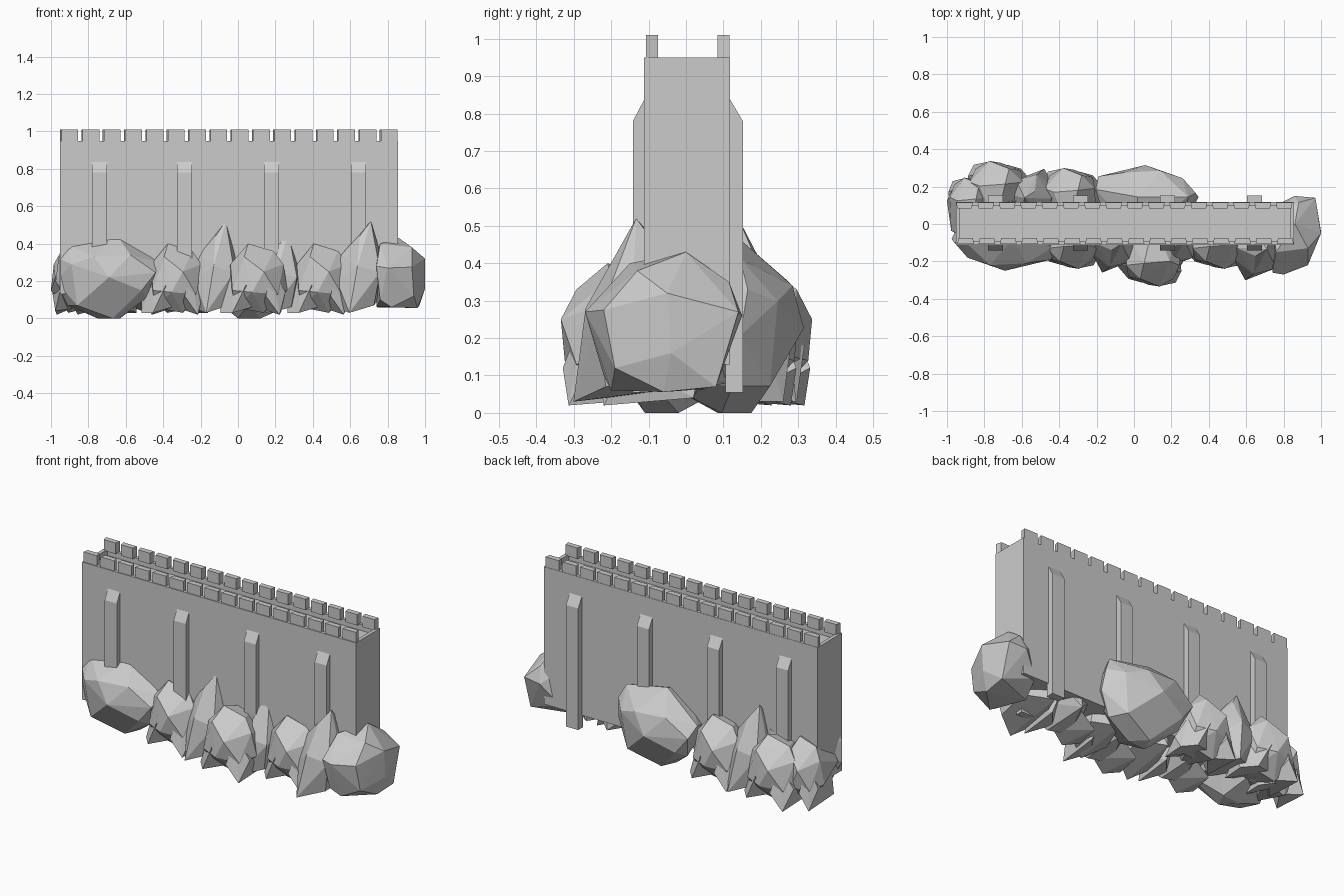
import bpy, bmesh, math
from mathutils import Matrix


def make(name, bm):
    bmesh.ops.recalc_face_normals(bm, faces=bm.faces)
    me = bpy.data.meshes.new(name)
    bm.to_mesh(me)
    bm.free()
    ob = bpy.data.objects.new(name, me)
    bpy.context.collection.objects.link(ob)
    return ob


def add_box(bm, x0, x1, y0, y1, z0, z1):
    m = Matrix.Translation(((x0 + x1) / 2, (y0 + y1) / 2, (z0 + z1) / 2)) \
        @ Matrix.Diagonal((x1 - x0, y1 - y0, z1 - z0, 1))
    return bmesh.ops.create_cube(bm, size=1, matrix=m)['verts']


def add_hull(bm, pts):
    vs = [bm.verts.new(p) for p in pts]
    res = bmesh.ops.convex_hull(bm, input=vs)
    bmesh.ops.delete(bm, geom=[v for v in res['geom_interior'] if isinstance(v, bmesh.types.BMVert)],
                     context='VERTS')


# Wall with a sunken walkway on top
bm = bmesh.new()
add_box(bm, -0.951, 0.856, -0.112, 0.118, 0.13, 0.95)
top = max(bm.faces, key=lambda f: f.calc_center_median().z)
bmesh.ops.inset_region(bm, faces=[top], thickness=0.03)
bmesh.ops.inset_region(bm, faces=[top], thickness=0.0005, depth=-0.035)
make("wall", bm)

# Merlons along both parapets, narrower on the inner side
bm = bmesh.new()
for yo, yi, shift in ((-0.107, -0.075, 0.002), (0.116, 0.084, -0.004)):
    for i in range(16):
        cx = -0.902 + i * 0.1139 + shift
        for v in add_box(bm, cx - 0.045, cx + 0.045, min(yo, yi), max(yo, yi), 0.945, 1.01):
            if abs(v.co.y - yi) < 0.001:
                v.co.x = cx + (v.co.x - cx) * 0.85
make("merlons", bm)

# Buttresses with sloped caps on both faces
bm = bmesh.new()
for wall_y, out_y in ((-0.10, -0.142), (0.105, 0.152)):
    for cx in (-0.74, -0.285, 0.178, 0.645):
        add_hull(bm, [(cx + sx * 0.04, y, z) for sx in (-1, 1)
                      for y, z in ((wall_y, 0.055), (out_y, 0.055), (out_y, 0.78), (wall_y, 0.86))])
make("buttresses", bm)

# Rock shapes: each is one or more faceted lumps
BIG = [[(-.23, -.08, .4), (.04, -.08, .45), (.265, -.12, .30), (.25, -.19, .245), (.2, -.12, .11),
        (.02, -.11, 0), (-.06, -.03, 0), (.06, -.02, 0), (-.22, -.06, .07), (-.285, -.08, .2),
        (-.08, -.22, .33), (-.2, -.18, .29), (.115, -.21, .34), (.175, -.2, .15), (0, -.25, .22),
        (-.17, -.16, .07), (.05, .12, .38), (0, .13, .08), (-.2, .1, .28), (.2, .1, .24),
        (-.27, -.1, .32)]]
CLUSTER = [
    [(-.02, -.12, .4), (.11, -.11, .36), (-.11, -.13, .29), (.16, -.13, .29), (.18, -.11, .15),
     (.06, -.13, .03), (-.09, -.13, .06), (.06, -.24, .25), (-.04, -.2, .33), (.0, -.23, .14),
     (.03, .1, .33), (.02, .11, .08), (-.12, .04, .2), (.15, .06, .22), (.13, -.2, .13),
     (-.1, -.19, .15)],
    [(-.16, -.13, .03), (-.1, -.2, .03), (-.1, -.13, .24), (-.03, -.22, .18), (.0, -.15, .06),
     (-.14, .02, .04), (-.02, .05, .1), (-.16, -.08, .11)],
    [(.1, -.18, .27), (.17, -.16, .14), (.14, -.22, .02), (.07, -.235, .12), (.05, -.1, .05),
     (.15, .02, .04), (.1, .05, .2)]]
SPIRE = [[(.055, -.105, .52), (-.09, -.1, .34), (-.11, -.15, .2), (-.01, -.23, .28), (-.05, -.26, .03),
          (.1, -.2, .25), (.115, -.12, .29), (.07, -.18, .07), (-.1, -.1, .05), (.09, .0, .1),
          (-.05, .05, .33), (.08, .05, .3), (-.04, .09, .08), (.085, -.11, .41), (.0, -.14, .44)]]
END = [[(-.12, -.26, .28), (-.06, -.27, .27), (.07, -.22, .275), (.08, -.19, .12), (.1, -.06, .056),
        (.11, .08, .07), (.11, .14, .27), (.0, .15, .26), (.02, .115, .35), (.0, -.0, .43),
        (.07, -.13, .38), (.14, -.05, .32), (.14, -.04, .16), (-.04, -.2, .06), (-.1, -.15, .40),
        (-.12, .0, .06), (-.1, .1, .14), (-.12, .05, .36), (-.1, -.22, .1)]]

# place, shape, x, y, turn in degrees, scale
rocks = [
    ("front", BIG, -.69, 0, 0, (1, 1, 1)),
    ("front", CLUSTER, -.355, 0, 0, (1, 1, 1)),
    ("front", SPIRE, -.12, 0, 0, (1, 1, 1)),
    ("front", CLUSTER, .075, -.085, 0, (1.05, 1.04, 1)),
    ("front", SPIRE, .215, .01, 0, (1, .95, .88)),
    ("front", CLUSTER, .425, 0, 0, (1, 1, 1)),
    ("front", SPIRE, .65, -.02, 0, (1.1, 1.08, 1)),
    ("end", END, .86, 0, 0, (1, 1, 1)),
    ("end", CLUSTER, -.86, .02, 180, (.78, .95, 1)),
    ("back", BIG, .06, .065, 180, (1, 1, 1.03)),
    ("back", CLUSTER, -.32, .06, 180, (1, 1, 1)),
    ("back", SPIRE, -.53, .035, 180, (1, 1, 1)),
    ("back", CLUSTER, -.71, .09, 180, (1.05, 1.03, 1)),
]
for place, shape, x, y, turn, s in rocks:
    bm = bmesh.new()
    for lump in shape:
        add_hull(bm, lump)
    bm.transform(Matrix.Translation((x, y, 0)) @ Matrix.Rotation(math.radians(turn), 4, 'Z')
                 @ Matrix.Diagonal((*s, 1)))
    make(place + "_rock", bm)
